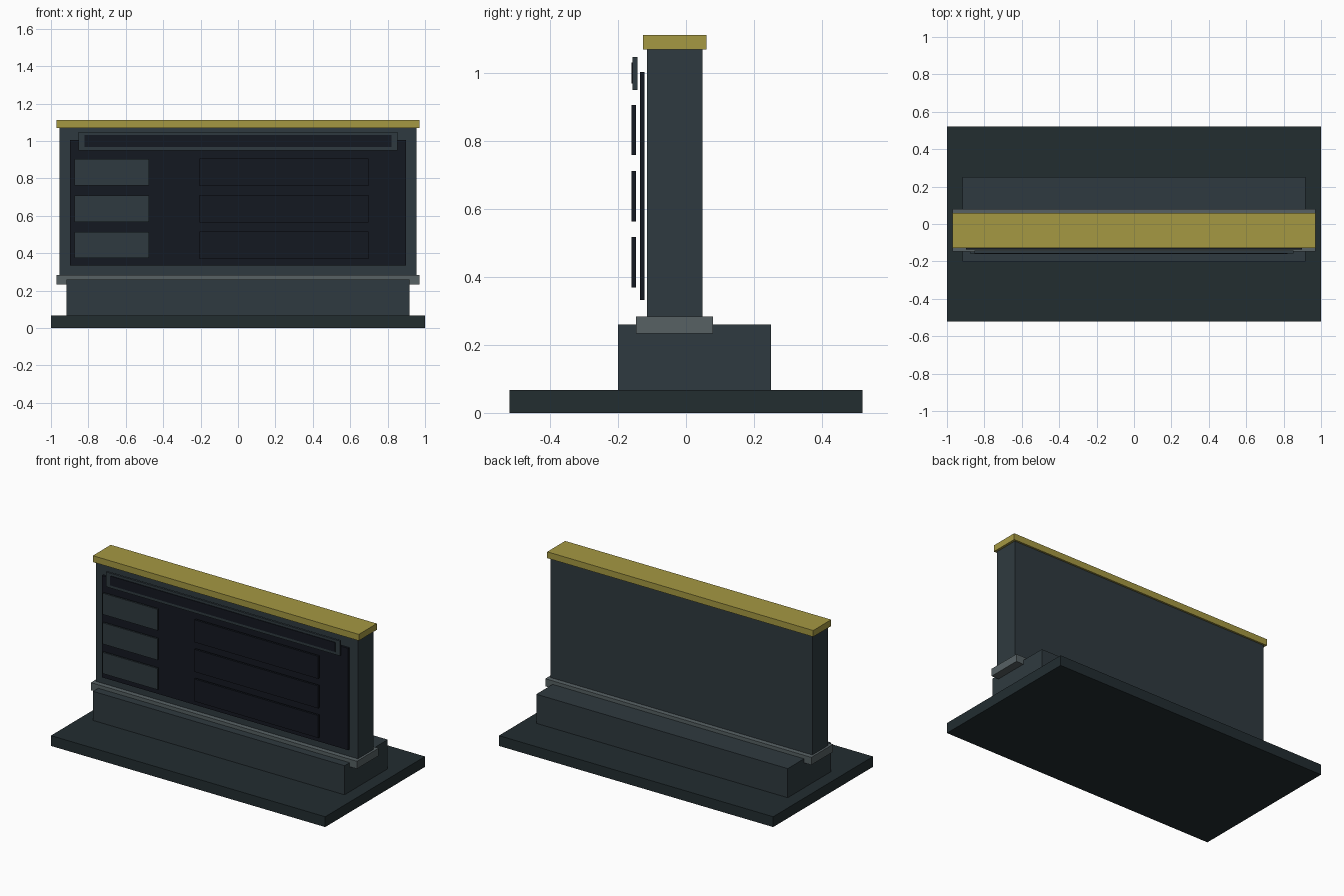
import bpy

if "Cube" in bpy.data.objects:
    bpy.data.objects.remove(bpy.data.objects["Cube"])


def material(name, rgb):
    m = bpy.data.materials.new(name)
    m.diffuse_color = (*rgb, 1)
    m.use_nodes = True
    m.node_tree.nodes["Principled BSDF"].inputs["Base Color"].default_value = m.diffuse_color
    return m


BASE = material("dark_green_grey", (0.016, 0.026, 0.030))
SLATE = material("slate", (0.028, 0.042, 0.050))
TRIM = material("light_slate", (0.095, 0.120, 0.127))
GOLD = material("gold", (0.376, 0.314, 0.055))
DARK = material("near_black", (0.007, 0.009, 0.015))


def box(name, x, y, z, mat):
    """Box from (min, max) ranges on each axis."""
    bpy.ops.mesh.primitive_cube_add(size=1, location=[(a + b) / 2 for a, b in (x, y, z)])
    ob = bpy.context.object
    ob.name = name
    ob.scale = [b - a for a, b in (x, y, z)]
    bpy.ops.object.transform_apply(location=False, rotation=False, scale=True)
    ob.data.materials.append(mat)
    return ob


# Stepped foot
box("base_slab", (-1, 1), (-0.52, 0.52), (0, 0.068), BASE)
box("plinth", (-0.917, 0.917), (-0.20, 0.25), (0.068, 0.26), SLATE)
box("lower_trim", (-0.97, 0.97), (-0.147, 0.08), (0.233, 0.283), TRIM)

# Upright board and cap
box("board_body", (-0.955, 0.955), (-0.115, 0.048), (0.25, 1.07), SLATE)
box("top_cap", (-0.97, 0.97), (-0.127, 0.06), (1.07, 1.112), GOLD)

# Display panel floating just in front of the board
box("display_panel", (-0.897, 0.897), (-0.136, -0.122), (0.333, 1.004), DARK)

# Header bar with dark inset
box("header_frame", (-0.853, 0.853), (-0.157, -0.143), (0.95, 1.048), SLATE)
box("header_inset", (-0.82, 0.82), (-0.161, -0.154), (0.969, 1.031), DARK)

# Three rows: label plate on the left, wide slot on the right
for i in range(3):
    z = 0.443 + 0.195 * i
    box(f"label_plate_{i + 1}", (-0.875, -0.475), (-0.160, -0.148), (z - 0.07, z + 0.07), SLATE)
    box(f"row_slot_{i + 1}", (-0.205, 0.697), (-0.161, -0.147), (z - 0.074, z + 0.074), DARK)
